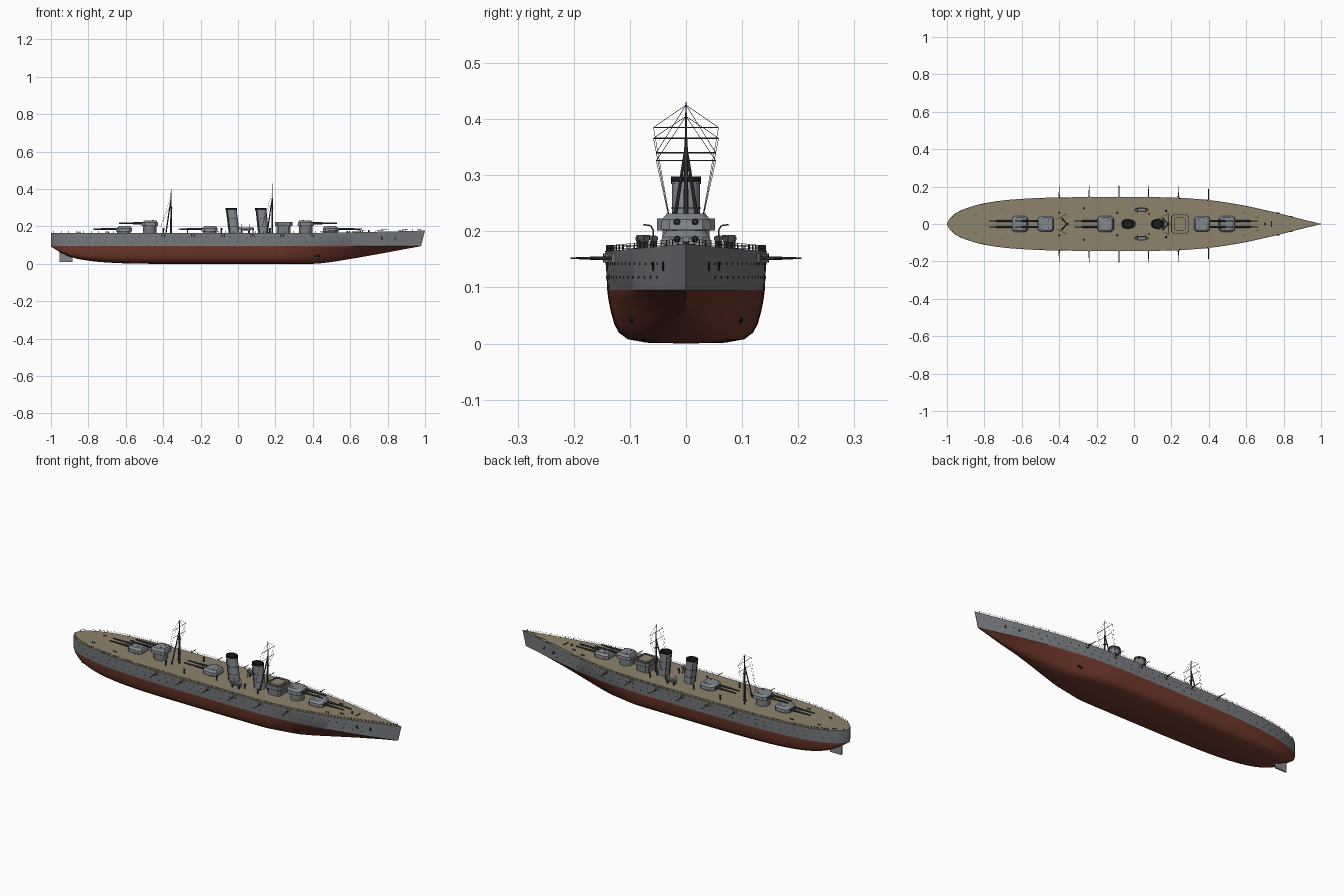
import bpy, bmesh, math
from mathutils import Vector, Matrix

if "Cube" in bpy.data.objects:
    bpy.data.objects.remove(bpy.data.objects["Cube"])

def material(name, rgb):
    m = bpy.data.materials.new(name)
    m.diffuse_color = (*rgb, 1)
    m.use_nodes = True
    m.node_tree.nodes["Principled BSDF"].inputs["Base Color"].default_value = m.diffuse_color
    return m

GREY = material("hull grey", (0.19, 0.20, 0.215))
LIGHT = material("turret grey", (0.23, 0.245, 0.27))
RED = material("underwater red", (0.165, 0.042, 0.025))
TAN = material("deck tan", (0.27, 0.225, 0.15))
DARK = material("gun dark grey", (0.055, 0.058, 0.063))
BLACK = material("soot black", (0.012, 0.012, 0.013))

def finish(name, bm, *mats):
    bmesh.ops.recalc_face_normals(bm, faces=bm.faces)
    me = bpy.data.meshes.new(name)
    bm.to_mesh(me)
    bm.free()
    ob = bpy.data.objects.new(name, me)
    bpy.context.collection.objects.link(ob)
    for m in mats:
        me.materials.append(m)
    bpy.ops.object.select_all(action='DESELECT')
    ob.select_set(True)
    bpy.context.view_layer.objects.active = ob
    bpy.ops.object.shade_smooth_by_angle(angle=math.radians(35))
    return ob

def tube(bm, a, b, r0, r1=None, n=8):
    a, b = Vector(a), Vector(b)
    d = b - a
    m = Matrix.Translation((a + b) / 2) @ d.to_track_quat('Z', 'Y').to_matrix().to_4x4()
    bmesh.ops.create_cone(bm, cap_ends=True, segments=n, radius1=r0,
                          radius2=r0 if r1 is None else r1, depth=d.length, matrix=m)

def loft(bm, rings, mat=0, caps=True):
    vs = [[bm.verts.new(p) for p in r] for r in rings]
    n = len(vs[0])
    for r, s in zip(vs, vs[1:]):
        for i in range(n):
            bm.faces.new((r[i], r[(i + 1) % n], s[(i + 1) % n], s[i])).material_index = mat
    if caps:
        bm.faces.new(vs[0]).material_index = mat
        bm.faces.new(vs[-1]).material_index = mat
    return vs

def chamfered(x0, x1, w, c, z):
    return [(x0 + c, -w, z), (x1 - c, -w, z), (x1, c - w, z), (x1, w - c, z),
            (x1 - c, w, z), (x0 + c, w, z), (x0, w - c, z), (x0, c - w, z)]

def ellipse(cx, cy, rx, ry, z, n=24):
    return [(cx + rx * math.cos(2 * math.pi * i / n), cy + ry * math.sin(2 * math.pi * i / n), z)
            for i in range(n)]

def curve(pts, x):
    # monotone piecewise cubic through control points
    s = [(q[1] - p[1]) / (q[0] - p[0]) for p, q in zip(pts, pts[1:])]
    t = [s[0]] + [0 if a * b <= 0 else 2 * a * b / (a + b) for a, b in zip(s, s[1:])] + [s[-1]]
    i = max(0, min(len(s) - 1, sum(p[0] <= x for p in pts) - 1))
    (xa, ya), (xb, yb) = pts[i], pts[i + 1]
    h = xb - xa
    u = (x - xa) / h
    return (ya * (1 + 2 * u) * (1 - u) ** 2 + yb * u * u * (3 - 2 * u)
            + h * (t[i] * u * (1 - u) ** 2 + t[i + 1] * u * u * (u - 1)))

# ---- hull lines
WL = 0.095
BEAM = [(-1, .002), (-.985, .03), (-.95, .06), (-.9, .083), (-.8, .111), (-.65, .131), (-.45, .141),
        (-.2, .144), (.15, .143), (.35, .133), (.55, .106), (.75, .063), (.9, .025), (1, .001)]
KEEL = [(-1, .092), (-.98, .08), (-.944, .057), (-.874, .03), (-.74, .01), (-.58, .002), (-.4, 0),
        (.4, 0), (.47, .006), (.6, .026), (.8, .061), (1, .0945)]
MID = [(0, 0), (.5, .015), (.74, .08), (.85, .2), (.91, .36), (.955, .6), (.985, .82), (1, 1)]

def deck_z(x):
    return 0.165 + 0.013 * max(0, (x - 0.3) / 0.7) ** 1.5

def section(x):
    b, k = curve(BEAM, x), curve(KEEL, x)
    v = max(0, min(1, (x - .25) / .65))
    pts = [(b * .975 * (w * (1 - v) + h * v), k + h * (WL - k)) for w, h in MID]
    return pts + [(b, deck_z(x))]

def side(x, z):
    s = section(x)
    for (y0, z0), (y1, z1) in zip(s, s[1:]):
        if z0 <= z <= z1 and z1 > z0:
            return y0 + (y1 - y0) * (z - z0) / (z1 - z0)
    return s[-1][0]

bm = bmesh.new()
xs = [-1, -.995, -.985, -.97, -.95, -.925] + [-.9 + .04 * i for i in range(47)] + [.97, 1]
rings = []
for x in xs:
    s = section(x)
    rake = .25 * max(0, (x - .8) / .2)
    rings.append([(x - rake * (deck_z(x) - z), y, z) for y, z in s[::-1]] +
                 [(x - rake * (deck_z(x) - z), -y, z) for y, z in s[1:]])
vs = loft(bm, rings)
for f in bm.faces:
    zs = [v.co.z for v in f.verts]
    if min(zs) > .16:
        f.material_index = 2
    elif max(zs) < WL + .001:
        f.material_index = 1
finish("hull", bm, GREY, RED, TAN)

bm = bmesh.new()
loft(bm, [[(x0, -.004, z), (x1, -.004, z), (x1, .004, z), (x0, .004, z)]
          for x0, x1, z in ((-.955, -.885, .01), (-.955, -.885, .075))])
finish("rudder", bm, LIGHT)

# ---- main turrets: centre x, facing, base height
for i, (cx, d, z) in enumerate([(.497, 1, .172), (.363, 1, .203), (-.152, -1, .172),
                                (-.472, -1, .203), (-.61, -1, .172)]):
    bm = bmesh.new()
    tube(bm, (cx, 0, .16), (cx, 0, z + .002), .036, n=24)
    finish(f"barbette_{i + 1}", bm, GREY)
    bm = bmesh.new()
    rr = [chamfered(-.044, .043, .044, .014, z), chamfered(-.043, .041, .043, .014, z + .018),
          chamfered(-.035, .026, .034, .011, z + .029)]
    loft(bm, [[(cx + d * p[0], p[1], p[2]) for p in r] for r in rr])
    finish(f"turret_{i + 1}", bm, LIGHT)
    bm = bmesh.new()
    for y in (-.016, .016):
        zb = z + .014
        tube(bm, (cx + d * .03, y, zb), (cx + d * .09, y, zb), .0065, .0055, 10)
        tube(bm, (cx + d * .09, y, zb), (cx + d * .165, y, zb), .0048, .0036, 10)
        tube(bm, (cx - d * .015, y * 1.3, z + .028), (cx - d * .015, y * 1.3, z + .031), .004)
    finish(f"main_guns_{i + 1}", bm, DARK)

# ---- funnels, raked aft
for i, (xb, xt) in enumerate([(-.021, -.037), (.136, .122)]):
    bm = bmesh.new()
    at = lambda z: xb + (xt - xb) * (z - .165) / .133
    loft(bm, [ellipse(at(z), 0, .029 * s, .025 * s, z) for z, s in
              ((.16, 1), (.284, 1), (.284, 1.07), (.288, 1.07))], caps=False)
    loft(bm, [ellipse(at(z), 0, .029 * s, .025 * s, z) for z, s in
              ((.288, 1.07), (.298, 1.07), (.298, .93), (.27, .93))], 1, False)
    bm.faces.new([bm.verts.new(p) for p in ellipse(at(.27), 0, .027, .0233, .27)]).material_index = 1
    finish(f"funnel_{i + 1}", bm, LIGHT, BLACK)
    bm = bmesh.new()
    for zz in (.2, .24):
        loft(bm, [ellipse(at(z), 0, .0298, .0258, z) for z in (zz, zz + .003)])
    for y in (-.02, .02):
        tube(bm, (xb - .022, y, .165), (xt - .022, y, .29), .002, n=6)
    finish(f"funnel_bands_{i + 1}", bm, DARK)

# ---- bridge with walled tan platform
bm = bmesh.new()
loft(bm, [chamfered(.207, .28, .042, .01, z) for z in (.16, .203)])
finish("bridge_house", bm, GREY)
bm = bmesh.new()
loft(bm, [chamfered(.199 + o, .292 - o, .052 - o, .012, z) for o, z in
          ((0, .201), (0, .223), (.004, .223), (.004, .209))])
loft(bm, [chamfered(.214, .276, .034, .009, z) for z in (.205, .225)])
for f in bm.faces:
    if f.normal.length == 0:
        f.normal_update()
    if abs(f.normal.z) > .9 and f.calc_area() > .002 and f.calc_center_median().z > .205:
        f.material_index = 1
finish("bridge_platform", bm, GREY, TAN)

# ---- tripod masts, yards and rigging
for name, x, top, yards in (("main", .183, .43, (.385, .34)), ("aft", -.358, .41, (.366, .326))):
    bm = bmesh.new()
    tube(bm, (x, 0, .16), (x, 0, .35), .0048, .0035)
    tube(bm, (x, 0, .35), (x, 0, top), .0025, .001, 6)
    for s in (-1, 1):
        tube(bm, (x - .028, s * .03, .16), (x, 0, .35), .0036, .0026)
    tube(bm, (x, 0, .296), (x, 0, .300), .008, n=12)
    for z, w in zip(yards, (.058, .053)):
        tube(bm, (x, -w, z), (x, w, z), .0011, n=6)
    finish(f"{name}_mast", bm, DARK)
    bm = bmesh.new()
    for s in (-1, 1):
        for z, w in zip(yards, (.058, .053)):
            tube(bm, (x, s * w, z), (x - .055, s * .025, .2), .0005, n=4)
            tube(bm, (x, s * w, z), (x, 0, top - .005), .0005, n=4)
    finish(f"{name}_rigging", bm, DARK)

# ---- casemate guns along both sides
guns, ports = bmesh.new(), bmesh.new()
for x in (-.4, -.24, -.08, .077, .237, .398):
    y = side(x, .152)
    for s in (-1, 1):
        tube(ports, (x, s * (y - .006), .144), (x, s * (y - .006), .16), .011, n=14)
        tube(guns, (x, s * (y - .01), .152), (x, s * (y + .028), .152), .0034, .0028)
        tube(guns, (x, s * (y + .028), .152), (x, s * (y + .063), .152), .0021, .0016)
finish("casemates", ports, GREY)
finish("casemate_guns", guns, DARK)

# ---- portholes, anchors and underwater tube doors
bm = bmesh.new()
for s in (-1, 1):
    for z, x0, n, step in ((.142, -.92, 41, .044), (.118, -.9, 37, .047)):
        for i in range(n):
            x = x0 + i * step
            y = side(x, z)
            tube(bm, (x, s * (y - .004), z), (x, s * (y + .0008), z), .0024, n=8)
    y = side(.42, .042)
    m = Matrix.Translation((.42, s * y, .042)) @ Matrix.Diagonal((.02, .004, .006, 1))
    bmesh.ops.create_uvsphere(bm, u_segments=12, v_segments=8, radius=1, matrix=m)
    for x in (.77, .84):
        y = side(x, .137) + .001
        tube(bm, (x, s * y, .13), (x, s * y, .145), .0017, n=6)
        tube(bm, (x - .007, s * y, .131), (x + .007, s * y, .131), .0022, n=6)
finish("portholes_and_anchors", bm, BLACK)

# ---- boats on chocks with davits
for s, label in ((-1, "right"), (1, "left")):
    bm = bmesh.new()
    rows = [(.022, .004, .178), (.034, .010, .183), (.04, .0125, .193), (.036, .010, .193), (.03, .007, .189)]
    loft(bm, [ellipse(.04, s * .076, a, b, z, 20) for a, b, z in rows])
    finish(f"boat_{label}", bm, LIGHT)
    bm = bmesh.new()
    for x in (.02, .06):
        tube(bm, (x, s * .076, .163), (x, s * .076, .181), .005, n=8)
        path = [(x, s * .058, .163), (x, s * .058, .202), (x, s * .063, .21), (x, s * .076, .212)]
        for a, b in zip(path, path[1:]):
            tube(bm, a, b, .0013, n=6)
    finish(f"boat_davits_{label}", bm, DARK)

# ---- deck fittings: ventilators, bollards, capstans, chain bar
bm = bmesh.new()
for s in (-1, 1):
    for x, y in ((-.27, .085), (.08, .055), (-.09, .06), (.17, .07), (-.4, .06)):
        tube(bm, (x, s * y, .163), (x, s * y, .185), .0035, n=10)
        tube(bm, (x - .003, s * y, .187), (x + .006, s * y, .187), .004, .0055, 10)
    for x, y in ((.59, .06), (-.7, .075), (.66, .035), (-.85, .05)):
        for dx in (-.006, .006):
            z = deck_z(x)
            tube(bm, (x + dx, s * y, z - .002), (x + dx, s * y, z + .007), .003, n=8)
tube(bm, (.735, -.017, deck_z(.735) + .003), (.735, .017, deck_z(.735) + .003), .003, n=6)
tube(bm, (.7, 0, .168), (.7, 0, .182), .005, .004, 10)
finish("deck_fittings", bm, DARK)

# ---- railing around the deck edge
bm = bmesh.new()
for s in (-1, 1):
    prev = None
    for i in range(50):
        x = -.985 + i * .04
        y, z = s * max(curve(BEAM, x) - .002, .001), deck_z(x)
        tube(bm, (x, y, z - .001), (x, y, z + .010), .0008, n=4)
        if prev:
            for h in (.005, .0098):
                tube(bm, (prev[0], prev[1], prev[2] + h), (x, y, z + h), .0004, n=4)
        prev = (x, y, z)
finish("railing", bm, DARK)
